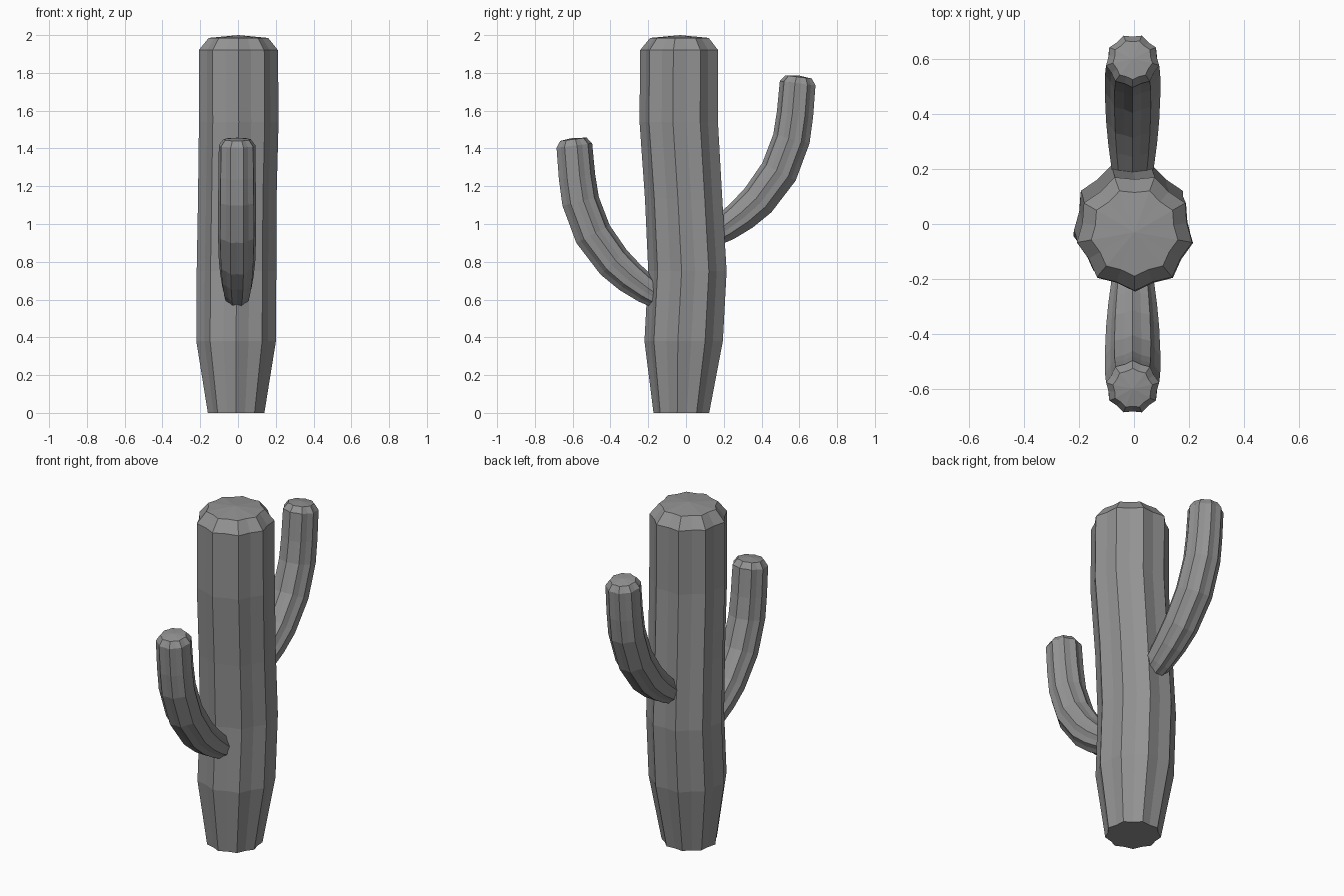
import bpy, bmesh, math
from mathutils import Vector

if "Cube" in bpy.data.objects:
    bpy.data.objects.remove(bpy.data.objects["Cube"])

RIBS = 9
VALLEY = 0.905   # groove depth between ribs, relative to rib radius

grey = bpy.data.materials.new("dark_grey")
grey.diffuse_color = (0.29, 0.29, 0.29, 1)
grey.use_nodes = True
grey.node_tree.nodes["Principled BSDF"].inputs["Base Color"].default_value = grey.diffuse_color


def loft(name, rings, tip, phase):
    """Skin ribbed rings (centre, radius, tilt about x) and close with a low dome."""
    bm = bmesh.new()
    n = RIBS * 2
    loops = []
    for centre, radius, tilt in rings:
        u = Vector((1, 0, 0))
        v = Vector((0, math.cos(tilt), math.sin(tilt)))
        loop = []
        for i in range(n):
            a = phase + math.tau * i / n
            r = radius * (VALLEY if i % 2 else 1.0)
            loop.append(bm.verts.new(Vector(centre) + (u * math.cos(a) + v * math.sin(a)) * r))
        loops.append(loop)
    for lo, hi in zip(loops, loops[1:]):
        for i in range(n):
            j = (i + 1) % n
            bm.faces.new((lo[i], lo[j], hi[j], hi[i]))
    bm.faces.new(list(reversed(loops[0])))
    apex = bm.verts.new(tip)
    for i in range(n):
        bm.faces.new((loops[-1][i], loops[-1][(i + 1) % n], apex))
    bmesh.ops.recalc_face_normals(bm, faces=bm.faces)
    mesh = bpy.data.meshes.new(name)
    bm.to_mesh(mesh)
    bm.free()
    mesh.materials.append(grey)
    obj = bpy.data.objects.new(name, mesh)
    bpy.context.collection.objects.link(obj)
    return obj


# Trunk: slightly wavy column, narrow at the foot, bevelled top
trunk = [
    ((-0.01, -0.02, 0.0), 0.152, 0),
    ((-0.01, -0.006, 0.38), 0.214, 0),
    ((-0.008, 0.014, 0.75), 0.214, 0),
    ((-0.004, -0.006, 1.13), 0.211, 0),
    ((0.004, -0.032, 1.54), 0.214, 0),
    ((0.002, -0.03, 1.92), 0.213, 0),
    ((0.002, -0.03, 1.985), 0.16, 0),
]
loft("trunk", trunk, (0.002, -0.03, 2.0), -math.pi / 2)

# Arm: (y, z, radius, tilt in degrees), starting inside the trunk and curving up
arm = [
    (0.10, 0.91, 0.055, -55),
    (0.21, 0.98, 0.078, -54),
    (0.30, 1.047, 0.09, -51),
    (0.385, 1.125, 0.098, -43),
    (0.495, 1.275, 0.103, -28),
    (0.561, 1.45, 0.102, -14),
    (0.58, 1.58, 0.1, -9),
    (0.594, 1.745, 0.098, -7),
    (0.598, 1.778, 0.073, -7),
]


def make_arm(name, side, drop):
    # side = 1 for back, -1 for front; a rib faces the trunk
    rings = [((-0.005, side * y, z - drop), r, side * math.radians(t)) for y, z, r, t in arm]
    return loft(name, rings, (-0.005, side * 0.599, 1.786 - drop), -side * math.pi / 2)


make_arm("back_arm", 1, 0.0)
make_arm("front_arm", -1, 0.33)
